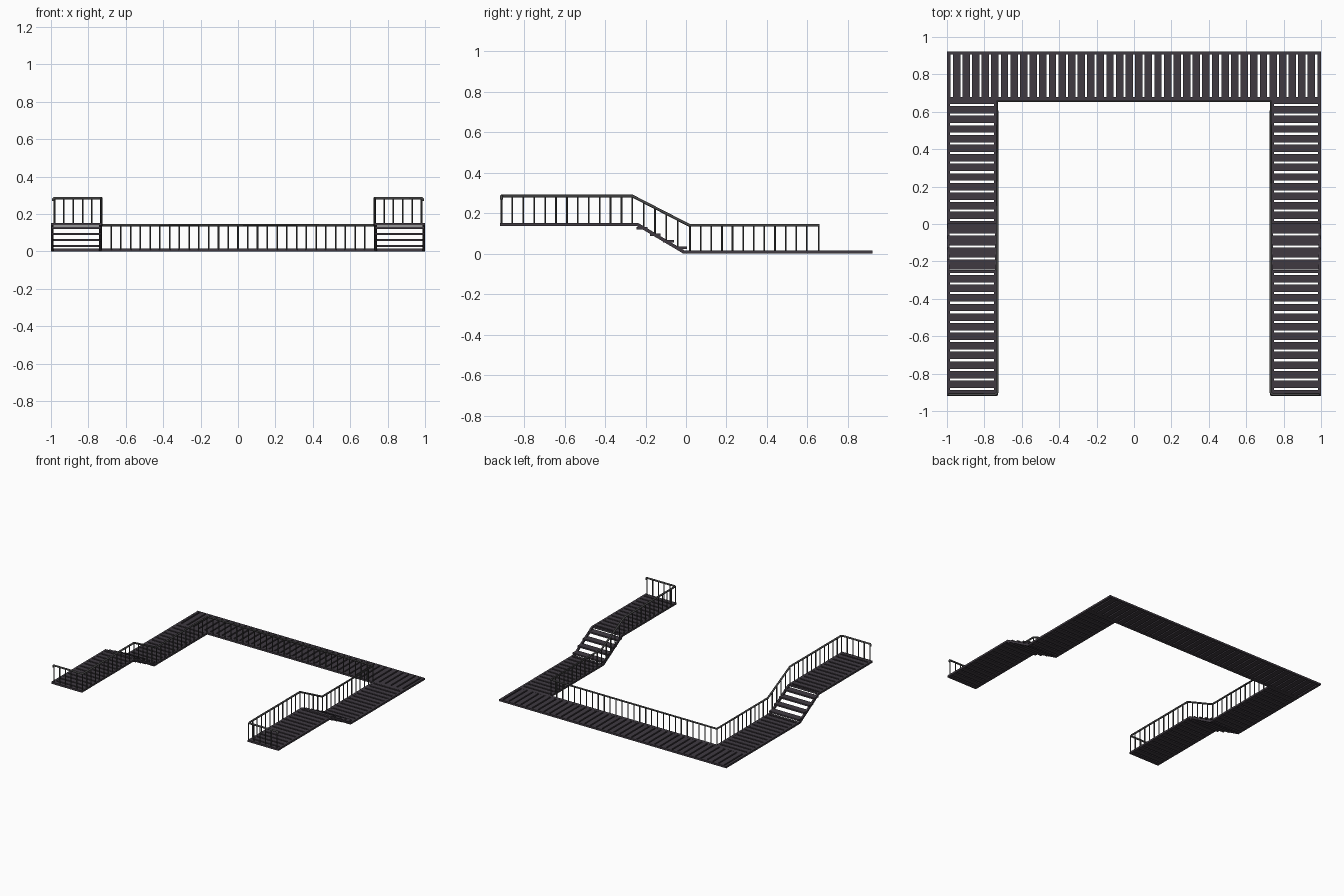
import bpy, bmesh, math
from mathutils import Vector, Matrix

if "Cube" in bpy.data.objects:
    bpy.data.objects.remove(bpy.data.objects["Cube"])


def material(name, rgb):
    m = bpy.data.materials.new(name)
    m.diffuse_color = (*rgb, 1)
    m.use_nodes = True
    m.node_tree.nodes["Principled BSDF"].inputs["Base Color"].default_value = m.diffuse_color
    return m


DECK = material("dark_plank", (0.050, 0.042, 0.053))
METAL = material("grey_metal", (0.068, 0.068, 0.068))


def finish(bm, name, mat):
    bmesh.ops.recalc_face_normals(bm, faces=bm.faces[:])
    me = bpy.data.meshes.new(name)
    bm.to_mesh(me)
    bm.free()
    me.materials.append(mat)
    ob = bpy.data.objects.new(name, me)
    bpy.context.collection.objects.link(ob)
    return ob


def box(bm, x0, x1, y0, y1, z0, z1):
    x0, x1 = sorted((x0, x1))
    size = Matrix.Diagonal((x1 - x0, y1 - y0, z1 - z0, 1))
    mid = Matrix.Translation(((x0 + x1) / 2, (y0 + y1) / 2, (z0 + z1) / 2))
    bmesh.ops.create_cube(bm, size=1, matrix=mid @ size)


def post(bm, x, y, z0, z1, r=0.0042):
    bmesh.ops.create_cone(bm, cap_ends=True, segments=8, radius1=r, radius2=r,
                          depth=z1 - z0, matrix=Matrix.Translation((x, y, (z0 + z1) / 2)))


PITCH = 2 / 39
GAP = 0.0115
IN = 0.73            # inner edge of the side walkways
T = 0.015            # deck thickness
UP = 0.138           # underside of the raised decks
RAIL = 0.126         # handrail height above the deck top
E = 0.0005           # planks sit just inside the frame height

# Back walkway: planks across, rim all round
bm = bmesh.new()
for k in range(40):
    c = -1 + k * PITCH
    h = (PITCH - GAP) / 2
    box(bm, max(c - h, -0.995), min(c + h, 0.995), 0.67, 0.915, E, T - E)
finish(bm, "back_planks", DECK)
bm = bmesh.new()
box(bm, -1, 1, 0.907, 0.922, 0, T)
box(bm, -1, 1, 0.655, 0.680, 0, T)
for s in (-1, 1):
    box(bm, s * 0.985, s, 0.680, 0.907, 0, T)
finish(bm, "back_frame", DECK)


def side_deck(name, s, y0, y1, first_gap, z):
    # planks between 13 evenly spaced gaps
    bm = bmesh.new()
    tops = [y1 - 0.002] + [first_gap - k * PITCH - GAP / 2 for k in range(13)]
    ends = [first_gap - k * PITCH + GAP / 2 for k in range(13)] + [y0 + 0.002]
    for a, b in zip(ends, tops):
        box(bm, s * (IN + 0.005), s * 0.995, a, b, z + E, z + T - E)
    finish(bm, name + "_planks", DECK)
    bm = bmesh.new()
    box(bm, s * IN, s * (IN + 0.018), y0, y1, z, z + T)
    box(bm, s * 0.984, s, y0, y1, z, z + T)
    box(bm, s * (IN + 0.018), s * 0.984, y0, y0 + 0.013, z, z + T)
    box(bm, s * (IN + 0.018), s * 0.984, y1 - 0.013, y1, z, z + T)
    finish(bm, name + "_frame", DECK)


def stairs(name, s):
    # thin sloping stringers on both sides
    bm = bmesh.new()
    prof = [(0.0, 0), (-0.012, 0), (-0.25, UP + 0.003), (-0.25, UP + T),
            (-0.238, UP + T), (0.0, 0.012)]
    for xa, xb in ((IN, IN + 0.014), (0.986, 1)):
        a = [bm.verts.new((s * xa, y, z)) for y, z in prof]
        b = [bm.verts.new((s * xb, y, z)) for y, z in prof]
        bm.faces.new(a)
        bm.faces.new(b[::-1])
        for i in range(len(prof)):
            j = (i + 1) % len(prof)
            bm.faces.new((a[i], a[j], b[j], b[i]))
    finish(bm, name + "_stringers", DECK)
    # four open treads
    bm = bmesh.new()
    for k in range(4):
        y = -0.023 - k * 0.0645
        z = 0.029 + k * 0.0325
        box(bm, s * (IN + 0.002), s * 0.998, y - 0.027, y + 0.027, z - 0.006, z + 0.006)
    finish(bm, name + "_treads", DECK)


for s, side in ((-1, "left"), (1, "right")):
    side_deck(side + "_lower_deck", s, -0.005, 0.66, 0.636, 0)
    side_deck(side + "_upper_deck", s, -0.92, -0.245, -0.267, UP)
    stairs(side + "_stairs", s)

# Handrail: one tube following the inner edge, mirrored from the left half
X, YB, YF = 0.731, 0.656, -0.912
LOW, HIGH = T + RAIL, UP + T + RAIL + 0.006
half = [(0.988, YF, HIGH - 0.016), (0.988, YF, HIGH - 0.005), (0.983, YF, HIGH),
        (X + 0.014, YF, HIGH), (X + 0.004, YF + 0.004, HIGH), (X, YF + 0.014, HIGH),
        (X, -0.265, HIGH), (X, 0.015, LOW), (X, YB, LOW)]
path = [(-x, y, z) for x, y, z in half] + half[::-1]
cu = bpy.data.curves.new("handrail", 'CURVE')
cu.dimensions = '3D'
cu.bevel_depth = 0.0072
cu.bevel_resolution = 2
cu.use_fill_caps = True
sp = cu.splines.new('POLY')
sp.points.add(len(path) - 1)
for p, co in zip(sp.points, path):
    p.co = (*co, 1)
cu.materials.append(METAL)
rail = bpy.data.objects.new("handrail", cu)
bpy.context.collection.objects.link(rail)
bpy.context.view_layer.objects.active = rail
rail.select_set(True)
bpy.ops.object.convert(target='MESH')
bpy.ops.object.shade_smooth_by_angle(angle=math.radians(50))

# Balusters
bm = bmesh.new()
n = 28
for k in range(n + 1):
    post(bm, -X + 2 * X * k / n, YB, T / 2, LOW)
for s in (-1, 1):
    for k in range(12):                                   # lower deck
        post(bm, s * X, 0.02 + k * 0.0525, T / 2, LOW)
    for k in range(1, 5):                                 # stairs
        t = k / 5
        y = 0.015 - 0.28 * t
        floor = min(max(0.0, (-0.005 - y) / 0.24), 1) * UP + T / 2
        post(bm, s * X, y, floor, LOW + (HIGH - LOW) * t)
    for k in range(13):                                   # upper deck
        post(bm, s * X, -0.265 + (YF + 0.265) * k / 12, UP + T / 2, HIGH)
    for k in range(1, 6):                                 # front end
        post(bm, s * (X + 0.25 * k / 5), YF, UP + T / 2, HIGH)
finish(bm, "balusters", METAL)
